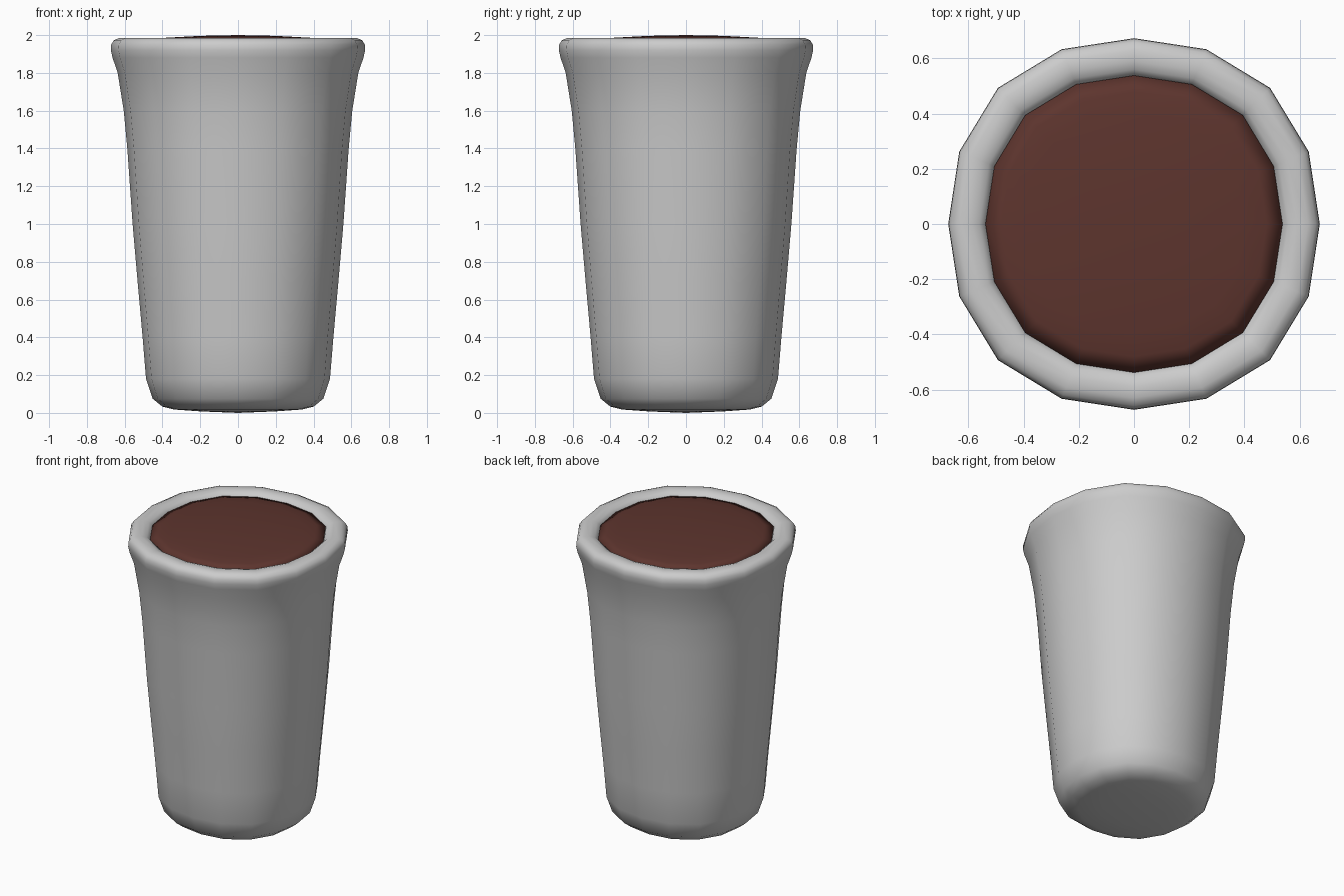
import bpy, bmesh
from math import cos, sin, pi

if "Cube" in bpy.data.objects:
    bpy.data.objects.remove(bpy.data.objects["Cube"])

SIDES = 16


def lathe(name, profile, color=None):
    """Revolve (radius, z) points; radius 0 makes a pole. Slightly squared-off ring."""
    bm = bmesh.new()
    rings = []
    for r, z in profile:
        if r == 0:
            rings.append([bm.verts.new((0, 0, z))] * SIDES)
            continue
        ring = []
        for i in range(SIDES):
            a = 2 * pi * i / SIDES
            k = r * (1 + 0.018 * (1 - cos(4 * a)))
            ring.append(bm.verts.new((k * cos(a), k * sin(a), z)))
        rings.append(ring)
    for lo, hi in zip(rings, rings[1:]):
        for i in range(SIDES):
            j = (i + 1) % SIDES
            corners = dict.fromkeys((lo[i], lo[j], hi[j], hi[i]))
            bm.faces.new(list(corners))
    bmesh.ops.recalc_face_normals(bm, faces=bm.faces)
    for f in bm.faces:
        f.smooth = True
    mesh = bpy.data.meshes.new(name)
    bm.to_mesh(mesh)
    bm.free()
    obj = bpy.data.objects.new(name, mesh)
    bpy.context.collection.objects.link(obj)
    if color:
        mat = bpy.data.materials.new(name)
        mat.diffuse_color = color
        mat.use_nodes = True
        mat.node_tree.nodes["Principled BSDF"].inputs["Base Color"].default_value = mat.diffuse_color
        mesh.materials.append(mat)
    return obj


# Cup: rounded base, tapered wall, rolled rim, inner wall and floor
lathe("cup", [
    (0, 0.0), (0.2, 0.008), (0.34, 0.018), (0.40, 0.033), (0.452, 0.075),
    (0.487, 0.18), (0.505, 0.4), (0.532, 0.7), (0.558, 1.0), (0.586, 1.4),
    (0.605, 1.6), (0.637, 1.8), (0.664, 1.88), (0.673, 1.92), (0.671, 1.95),
    (0.658, 1.972), (0.63, 1.985), (0.59, 1.985), (0.56, 1.976),
    (0.54, 1.958), (0.53, 1.92), (0.52, 1.8), (0.49, 1.3), (0.43, 0.4),
    (0.40, 0.15), (0.33, 0.1), (0, 0.09)])

# Drink: gently domed surface filling the cup to the rim
drink = lathe("drink", [
    (0.525, 1.93), (0.538, 1.958), (0.48, 1.975), (0.40, 1.985), (0.2, 1.996), (0, 2.0)],
    (0.11, 0.035, 0.027, 1))
